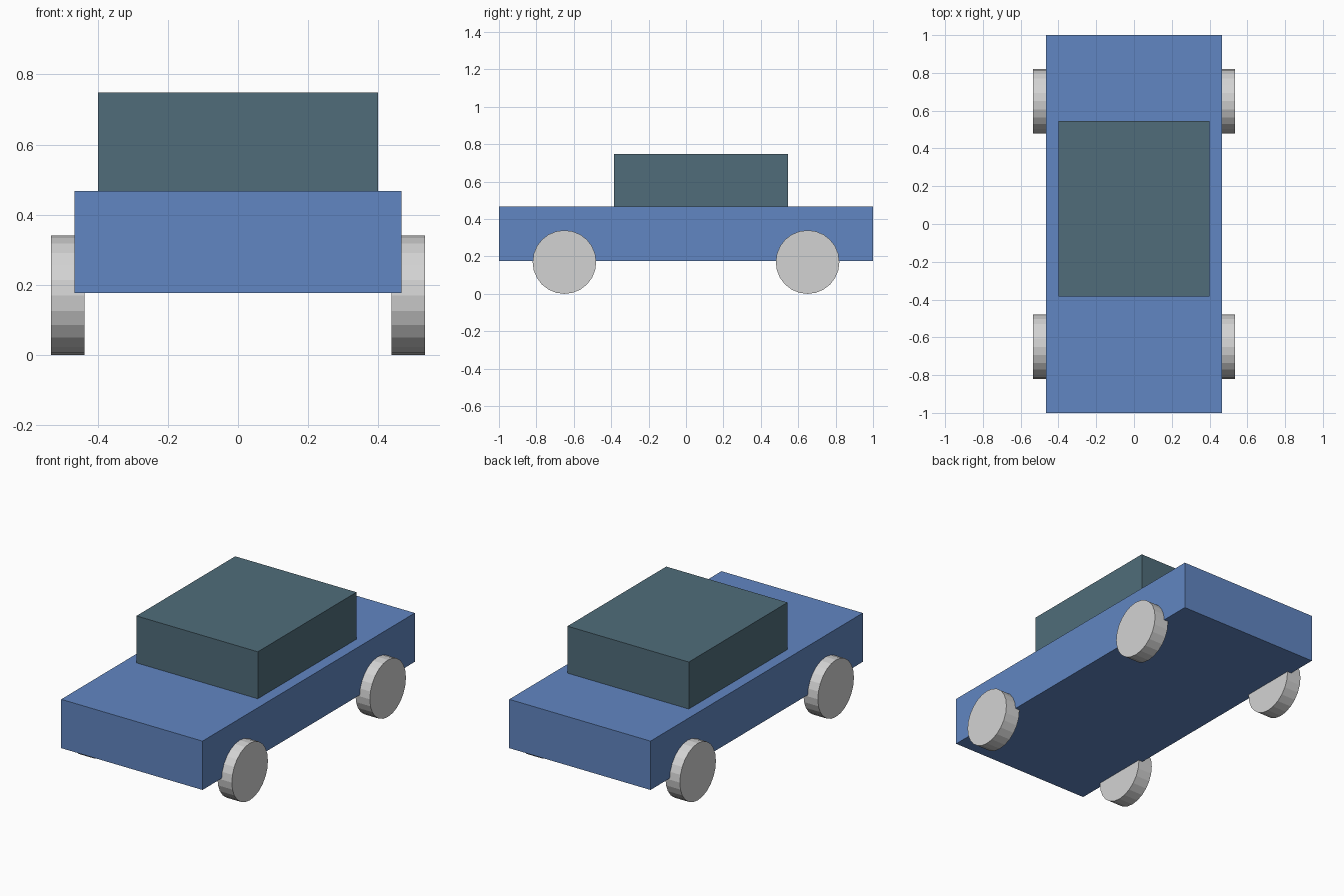
import bpy
import math

if "Cube" in bpy.data.objects:
    bpy.data.objects.remove(bpy.data.objects["Cube"])


def material(name, rgb):
    m = bpy.data.materials.new(name)
    m.diffuse_color = (*rgb, 1)
    m.use_nodes = True
    m.node_tree.nodes["Principled BSDF"].inputs["Base Color"].default_value = m.diffuse_color
    return m


blue = material("body blue", (0.12, 0.24, 0.54))
teal = material("cabin teal", (0.08, 0.152, 0.195))
grey = material("wheel grey", (0.65, 0.65, 0.65))


def box(name, low, high, mat):
    centre = [(a + b) / 2 for a, b in zip(low, high)]
    bpy.ops.mesh.primitive_cube_add(size=1, location=centre)
    ob = bpy.context.object
    ob.name = name
    ob.scale = [b - a for a, b in zip(low, high)]
    bpy.ops.object.transform_apply(location=False, rotation=False, scale=True)
    ob.data.materials.append(mat)


# Car body and cabin
box("body", (-0.466, -1, 0.177), (0.466, 1, 0.468), blue)
box("cabin", (-0.4, -0.385, 0.468), (0.4, 0.545, 0.748), teal)

# Four wheels, partly sunk into the body sides
for x, side in ((-0.486, "left"), (0.486, "right")):
    for y, end in ((-0.65, "front"), (0.65, "rear")):
        bpy.ops.mesh.primitive_cylinder_add(
            vertices=24, radius=0.17, depth=0.095,
            location=(x, y, 0.17), rotation=(0, math.pi / 2, 0))
        wheel = bpy.context.object
        wheel.name = f"{end}_{side}_wheel"
        wheel.data.materials.append(grey)
